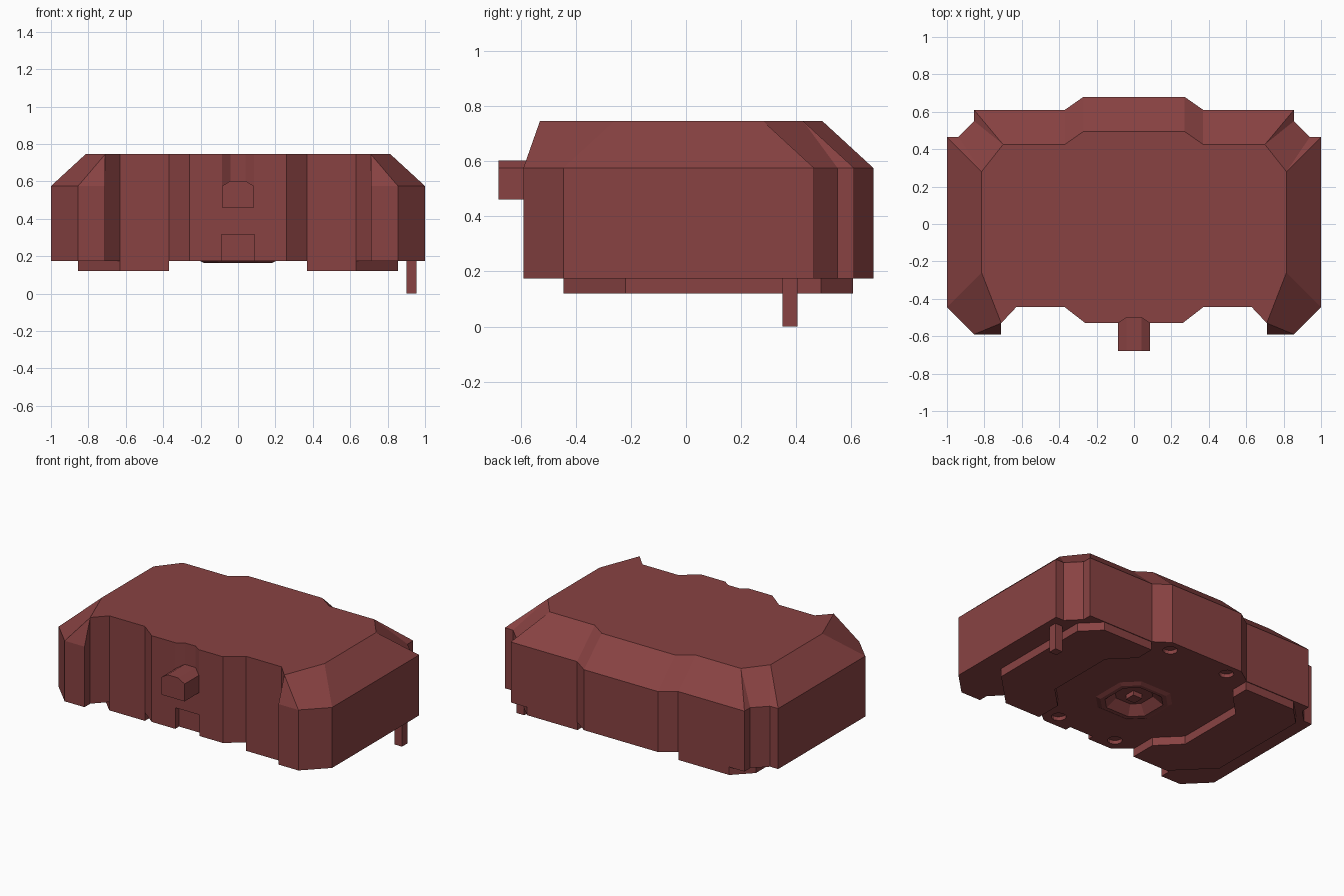
import bpy, bmesh

if "Cube" in bpy.data.objects:
    bpy.data.objects.remove(bpy.data.objects["Cube"])

red = bpy.data.materials.new("dark_red")
red.diffuse_color = (0.25, 0.055, 0.055, 1)
red.use_nodes = True
red.node_tree.nodes["Principled BSDF"].inputs["Base Color"].default_value = red.diffuse_color


def loft(name, loops):
    """Closed flat-faced solid through matching loops of 3D points (repeats collapse)."""
    bm, cache = bmesh.new(), {}

    def vert(p):
        key = tuple(round(c, 4) for c in p)
        if key not in cache:
            cache[key] = bm.verts.new(key)
        return cache[key]

    def face(points):
        verts = list(dict.fromkeys(vert(p) for p in points))
        if len(verts) > 2:
            bm.faces.new(verts)

    n = len(loops[0])
    for a, b in zip(loops, loops[1:]):
        for i in range(n):
            j = (i + 1) % n
            face([a[i], a[j], b[j], b[i]])
    face(loops[0])
    face(loops[-1])
    bmesh.ops.recalc_face_normals(bm, faces=bm.faces)
    mesh = bpy.data.meshes.new(name)
    bm.to_mesh(mesh)
    bm.free()
    mesh.materials.append(red)
    ob = bpy.data.objects.new(name, mesh)
    bpy.context.collection.objects.link(ob)
    return ob


def at(outline, z):
    return [(x, y, z) for x, y in outline]


def prism(name, outline, z0, z1):
    return loft(name, [at(outline, z0), at(outline, z1)])


def box(name, x0, x1, y0, y1, z0, z1):
    return prism(name, [(x0, y0), (x1, y0), (x1, y1), (x0, y1)], z0, z1)


def mirrored(half):
    return half + [(-x, y) for x, y in reversed(half)]


def octagon(r, c=0.55):
    k = r * c
    return mirrored([(k, r), (r, k), (r, -k), (k, -r)])


def cut(target, cutter):
    cutter.hide_render = True
    cutter.hide_viewport = True
    cutter.display_type = 'WIRE'
    mod = target.modifiers.new(cutter.name, 'BOOLEAN')
    mod.operation, mod.object, mod.solver = 'DIFFERENCE', cutter, 'EXACT'


# Main body: vertical walls, then a sloped shoulder on the back and sides
front = [(0.71, -0.53), (0.63, -0.445), (0.37, -0.445), (0.26, -0.53)]
wall = mirrored([(0.27, 0.68), (0.37, 0.61), (0.855, 0.61), (0.855, 0.55), (0.94, 0.465),
                 (1, 0.465), (1, -0.445), (0.855, -0.59), (0.71, -0.59)] + front)
roof = mirrored([(0.27, 0.495), (0.37, 0.425), (0.70, 0.425), (0.70, 0.425), (0.815, 0.28),
                 (0.815, 0.28), (0.815, -0.26), (0.71, -0.53), (0.71, -0.53)] + front)
body = loft("body", [at(wall, 0.175), at(wall, 0.575), at(roof, 0.745)])

# Front groove above the knob, and the port at the bottom edge
cut(body, prism("groove_cutter", mirrored([(0.13, -0.56), (0.085, -0.53), (0.04, -0.5)]), 0.57, 0.8))
cut(body, box("port_cutter", -0.088, 0.088, -0.6, -0.49, 0.1, 0.315))

# Underside: dish opening and four screw holes
cut(body, prism("dish_cutter", octagon(0.19), 0.1, 0.24))
for x in (-0.22, 0.22):
    for y in (-0.44, 0.6):
        bpy.ops.mesh.primitive_cylinder_add(vertices=12, radius=0.045, depth=0.1, location=(x, y, 0.15))
        hole = bpy.context.object
        hole.name = "screw_hole_cutter"
        cut(body, hole)

# Stepped dish with a small centre pin under the body
loft("bottom_dish", [at(octagon(0.16), 0.24), at(octagon(0.21), 0.178), at(octagon(0.18), 0.163),
                     at(octagon(0.155), 0.163), at(octagon(0.10), 0.215)])
box("dish_pin", -0.035, 0.035, -0.035, 0.035, 0.185, 0.22)

# Foot pads, notched around the dish
pad = [(0.37, 0.605), (0.74, 0.605), (0.855, 0.49), (0.855, -0.22), (0.63, -0.445), (0.37, -0.445),
       (0.37, -0.27), (0.51, -0.13), (0.51, 0.34), (0.37, 0.48)]
for side, s in (("right", 1), ("left", -1)):
    prism(side + "_foot_pad", [(s * x, y) for x, y in pad], 0.12, 0.18)

# Front knob with a chamfered top
knob = mirrored([(0.04, 0.603), (0.085, 0.575), (0.085, 0.46)])
loft("front_knob", [[(x, y, z) for x, z in knob] for y in (-0.68, -0.495)])

# Single post under the back right corner
box("post", 0.9, 0.955, 0.35, 0.405, 0, 0.19)
